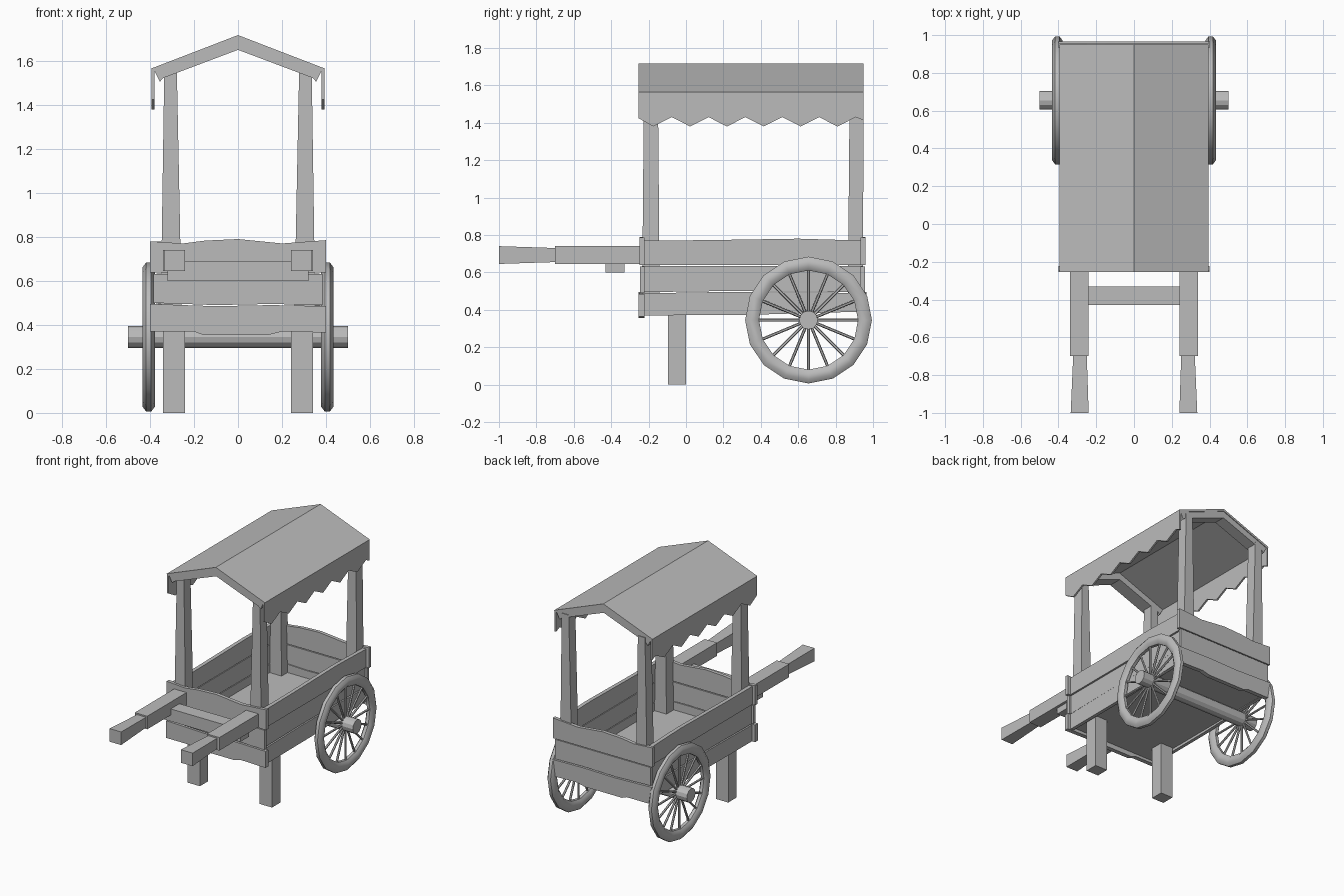
import bpy, bmesh, math
from mathutils import Matrix, Vector

if "Cube" in bpy.data.objects:
    bpy.data.objects.remove(bpy.data.objects["Cube"])

mat = bpy.data.materials.new("plain grey")
mat.diffuse_color = (0.5, 0.5, 0.5, 1)
mat.use_nodes = True
mat.node_tree.nodes["Principled BSDF"].inputs["Base Color"].default_value = mat.diffuse_color


def finish(name, bm):
    bmesh.ops.recalc_face_normals(bm, faces=bm.faces)
    me = bpy.data.meshes.new(name)
    bm.to_mesh(me)
    bm.free()
    me.materials.append(mat)
    ob = bpy.data.objects.new(name, me)
    bpy.context.collection.objects.link(ob)
    return ob


def prism(name, pts, axis, a, b):
    """Extrude a 2D outline along an axis: 'x' takes (y, z), 'y' takes (x, z)."""
    bm = bmesh.new()
    place = (lambda p, d: (d, p[0], p[1])) if axis == 'x' else (lambda p, d: (p[0], d, p[1]))
    lo = [bm.verts.new(place(p, a)) for p in pts]
    hi = [bm.verts.new(place(p, b)) for p in pts]
    bm.faces.new(lo)
    bm.faces.new(hi)
    n = len(pts)
    for i in range(n):
        j = (i + 1) % n
        bm.faces.new((lo[i], lo[j], hi[j], hi[i]))
    return finish(name, bm)


def loft(name, r0, r1):
    """Box between two rectangles, each a list of four corners."""
    bm = bmesh.new()
    v0 = [bm.verts.new(p) for p in r0]
    v1 = [bm.verts.new(p) for p in r1]
    bm.faces.new(v0)
    bm.faces.new(v1)
    for i in range(4):
        j = (i + 1) % 4
        bm.faces.new((v0[i], v0[j], v1[j], v1[i]))
    return finish(name, bm)


def box(name, x0, x1, y0, y1, z0, z1):
    return prism(name, [(x0, z0), (x1, z0), (x1, z1), (x0, z1)], 'y', y0, y1)


def rect_z(x0, x1, y0, y1, z):
    return [(x0, y0, z), (x1, y0, z), (x1, y1, z), (x0, y1, z)]


def rect_y(x0, x1, y, z0, z1):
    return [(x0, y, z0), (x1, y, z0), (x1, y, z1), (x0, y, z1)]


# end planks, slightly uneven along their edges
bottom = [(-.40, .37), (-.2, .37), (-.16, .355), (.14, .355), (.2, .37), (.40, .365),
          (.40, .485), (.15, .49), (-.1, .485), (-.40, .495)]
middle = [(-.385, .50), (-.1, .49), (.15, .495), (.385, .49), (.385, .632), (-.385, .632)]
top = [(-.40, .638), (.40, .638), (.40, .785), (.2, .77), (0, .79), (-.15, .783), (-.25, .77), (-.40, .78)]
for end, y, s in (("front", -.235, -1), ("back", .945, 1)):
    for nm, pts, t in (("bottom", bottom, .02), ("middle", middle, .012), ("top", top, .014)):
        prism(end + "_plank_" + nm, pts, 'y', y - .012 * s, y + t * s)

# side planks
side_bottom = [(-.235, .37), (.3, .372), (.945, .39), (.945, .49), (.2, .495), (-.235, .488)]
side_middle = [(-.235, .494), (.2, .50), (.945, .495), (.945, .633), (-.235, .633)]
side_top = [(-.235, .638), (.945, .638), (.945, .77), (.6, .78), (.1, .772), (-.235, .77)]
for s, sn in ((1, "right"), (-1, "left")):
    for nm, pts, o in (("bottom", side_bottom, .375), ("middle", side_middle, .37), ("top", side_top, .378)):
        prism(sn + "_plank_" + nm, pts, 'x', .35 * s, o * s)

# floor, axle, handle crossbar
box("floor", -.352, .352, -.23, .945, .39, .43)
box("crossbar", -.32, .32, -.43, -.33, .60, .69)
WC = Vector((0, .655, .345))
TURN = Matrix.Rotation(math.pi / 2, 4, 'Y')
bm = bmesh.new()
bmesh.ops.create_cone(bm, cap_ends=True, segments=12, radius1=.05, radius2=.05, depth=1.0,
                      matrix=Matrix.Translation(WC) @ TURN)
finish("axle", bm)

# canopy roof and gable rafters
prism("roof", [(-.395, 1.565), (0, 1.717), (.395, 1.565), (.388, 1.55), (0, 1.70), (-.388, 1.55)],
      'y', -.255, .95)
rafter = [(0, 1.702), (.38, 1.555), (.355, 1.505), (.34, 1.522), (.28, 1.545), (0, 1.65)]
rafter += [(-x, z) for x, z in rafter[:0:-1] if x > 0]
rafter = [(0, 1.702), (.38, 1.555), (.355, 1.505), (.34, 1.522), (0, 1.65),
          (-.34, 1.522), (-.355, 1.505), (-.38, 1.555)]
prism("front_rafters", rafter, 'y', -.25, -.15)
prism("back_rafters", rafter, 'y', .86, .945)

# zigzag valance outline
valance = [(.95, 1.565), (-.255, 1.565), (-.255, 1.425)]
for k in range(6):
    valance += [(-.175 + .197 * k, 1.38), (-.0765 + .197 * k, 1.43)]
valance.append((.95, 1.412))

for s, sn in ((1, "right"), (-1, "left")):
    prism(sn + "_valance", valance, 'x', .38 * s, .393 * s)
    # handles with flared grips
    box(sn + "_handle", .24 * s, .34 * s, -.70, -.225, .645, .74)
    loft(sn + "_grip", rect_y(.24 * s, .335 * s, -1, .645, .74),
         rect_y(.25 * s, .322 * s, -.698, .655, .73))
    # legs
    box(sn + "_leg", .24 * s, .34 * s, -.095, 0, 0, .395)
    # tapered canopy posts
    for nm, y0, y1 in (("front", -.235, -.14), ("back", .865, .96)):
        loft(sn + "_" + nm + "_post", rect_z(.255 * s, .352 * s, y0, min(y1, .945), .42),
             rect_z(.278 * s, .335 * s, y0 + .01, y1 - .01, 1.56))
    # wheel rim: oval section swept round the hub
    centre = WC + Vector((.406 * s, 0, 0))
    bm = bmesh.new()
    N, M = 16, 8
    rings = []
    for i in range(N):
        a = 2 * math.pi * i / N
        ring = []
        for j in range(M):
            b = 2 * math.pi * (j + .5) / M
            r = .302 + .04 * math.cos(b)
            ring.append(bm.verts.new(centre + Vector((.03 * math.sin(b), r * math.cos(a), r * math.sin(a)))))
        rings.append(ring)
    for i in range(N):
        p, q = rings[i], rings[(i + 1) % N]
        for j in range(M):
            k = (j + 1) % M
            bm.faces.new((p[j], p[k], q[k], q[j]))
    rim = finish(sn + "_wheel_rim", bm)
    bpy.context.view_layer.objects.active = rim
    rim.select_set(True)
    bpy.ops.object.shade_smooth_by_angle(angle=math.radians(50))
    rim.select_set(False)
    # spokes
    bm = bmesh.new()
    for i in range(16):
        m = (Matrix.Translation(centre) @ Matrix.Rotation(2 * math.pi * i / 16, 4, 'X')
             @ Matrix.Translation((0, 0, .16)))
        bmesh.ops.create_cone(bm, cap_ends=True, segments=6, radius1=.008, radius2=.008, depth=.25, matrix=m)
    finish(sn + "_wheel_spokes", bm)
